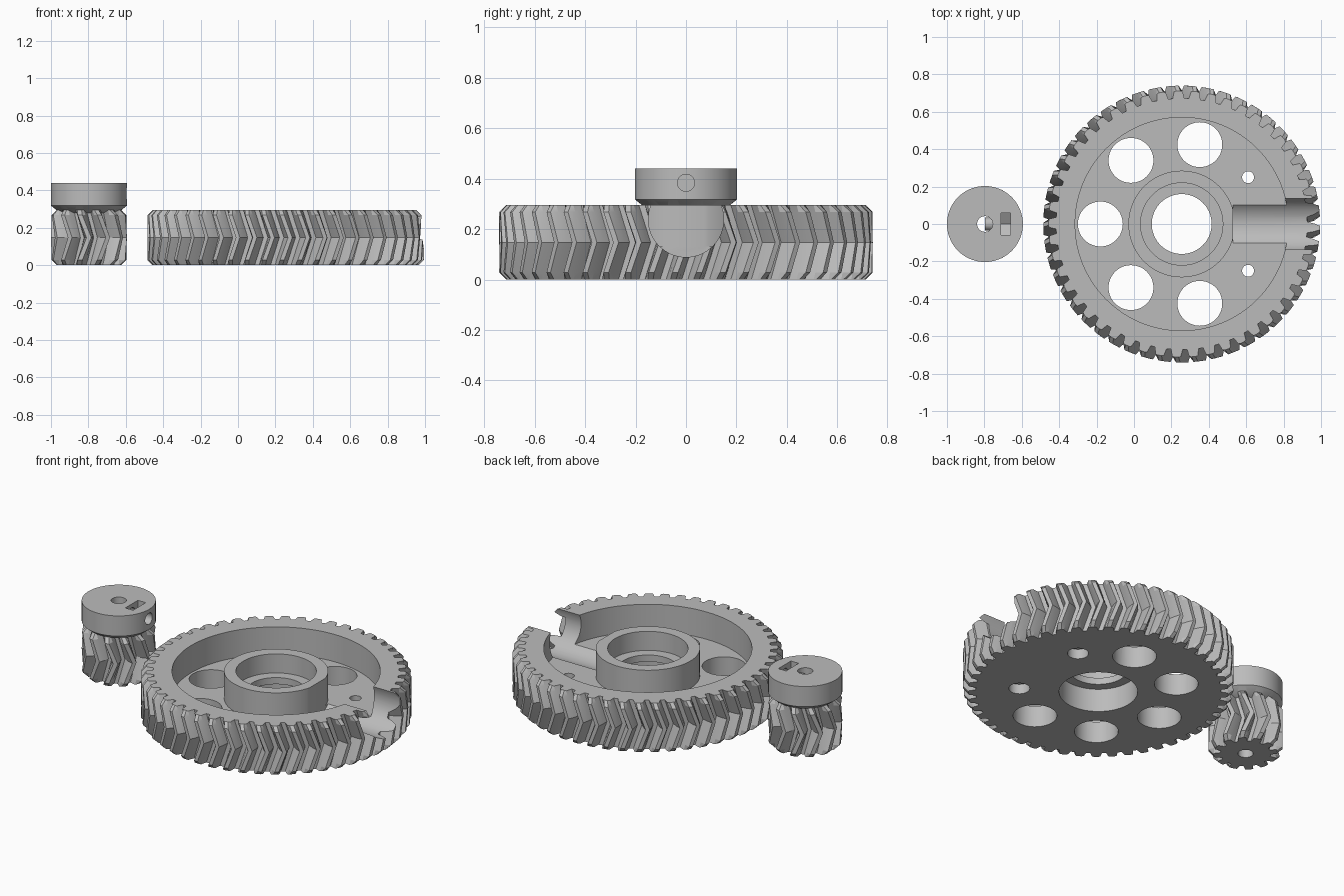
import bpy, bmesh, math
from mathutils import Matrix, Vector

old = bpy.data.objects.get("Cube")
if old:
    bpy.data.objects.remove(old, do_unlink=True)

grey = bpy.data.materials.new("plain grey")
grey.use_nodes = True
grey.diffuse_color = (0.5, 0.5, 0.5, 1)
grey.node_tree.nodes["Principled BSDF"].inputs["Base Color"].default_value = (0.5, 0.5, 0.5, 1)

HEIGHT = 0.295
BEVEL = 0.028


def finish(bm, name, place=(0, 0, 0)):
    bmesh.ops.recalc_face_normals(bm, faces=bm.faces)
    bmesh.ops.translate(bm, verts=bm.verts, vec=place)
    mesh = bpy.data.meshes.new(name)
    bm.to_mesh(mesh)
    bm.free()
    mesh.materials.append(grey)
    obj = bpy.data.objects.new(name, mesh)
    bpy.context.collection.objects.link(obj)
    return obj


def lathe(name, profile, place, closed=False, steps=72):
    """Revolve (radius, z) points about a vertical axis."""
    bm = bmesh.new()
    verts = [bm.verts.new((r, 0, z)) for r, z in profile]
    pairs = list(zip(verts, verts[1:]))
    if closed:
        pairs.append((verts[-1], verts[0]))
    edges = [bm.edges.new(p) for p in pairs]
    bmesh.ops.spin(bm, geom=verts + edges, cent=(0, 0, 0), axis=(0, 0, 1),
                   angle=math.tau, steps=steps, use_merge=True)
    bmesh.ops.remove_doubles(bm, verts=bm.verts, dist=1e-5)
    return finish(bm, name, place)


def rod(name, radius, start, end, sides=48):
    """Solid prism between two points."""
    a, b = Vector(start), Vector(end)
    bm = bmesh.new()
    bmesh.ops.create_cone(bm, cap_ends=True, segments=sides, radius1=radius,
                          radius2=radius, depth=(b - a).length)
    turn = (b - a).to_track_quat('Z', 'Y').to_matrix().to_4x4()
    bmesh.ops.transform(bm, matrix=Matrix.Translation((a + b) / 2) @ turn, verts=bm.verts)
    return finish(bm, name)


def block(name, size, place):
    bm = bmesh.new()
    bmesh.ops.create_cube(bm, size=1)
    bmesh.ops.scale(bm, vec=size, verts=bm.verts)
    return finish(bm, name, place)


def herringbone(name, teeth, tip, root, twist, place):
    """Gear with V-shaped teeth and bevelled tooth ends."""
    pitch = (tip + root) / 2 + 0.003
    half_tooth = [(root, -0.36), (pitch, -0.25), (tip, -0.12)]
    tooth = half_tooth + [(r, -a) for r, a in reversed(half_tooth)]
    step = math.tau / teeth
    bm = bmesh.new()
    rings = []
    for z in (0, BEVEL, HEIGHT / 2, HEIGHT - BEVEL, HEIGHT):
        limit = tip - max(0, BEVEL - min(z, HEIGHT - z))
        lag = -twist * abs(z - HEIGHT / 2) / (HEIGHT / 2)
        ring = []
        for i in range(teeth):
            for r, a in tooth:
                ang = (i + a) * step + lag
                r = min(r, limit)
                ring.append(bm.verts.new((r * math.cos(ang), r * math.sin(ang), z)))
        rings.append(ring)
    n = len(rings[0])
    for low, high in zip(rings, rings[1:]):
        for i in range(n):
            j = (i + 1) % n
            bm.faces.new((low[i], low[j], high[j], high[i]))
    bm.faces.new(rings[0][::-1])
    bm.faces.new(rings[-1])
    return finish(bm, name, place)


def combine(obj, tool, operation='DIFFERENCE'):
    """Apply a boolean and discard the tool."""
    bpy.context.view_layer.objects.active = obj
    mod = obj.modifiers.new("shape", 'BOOLEAN')
    mod.operation, mod.solver, mod.object = operation, 'EXACT', tool
    bpy.ops.object.modifier_apply(modifier=mod.name)
    bpy.data.objects.remove(tool, do_unlink=True)


def smooth(obj):
    bpy.ops.object.select_all(action='DESELECT')
    obj.select_set(True)
    bpy.context.view_layer.objects.active = obj
    bpy.ops.object.shade_smooth_by_angle(angle=math.radians(20))


# Large wheel: toothed rim, recessed web and central hub
CX, FLOOR = 0.255, 0.13
wheel = herringbone("large_gear", 49, 0.74, 0.672, math.radians(200 / 49), (CX, 0, 0))
combine(wheel, lathe("recess_cutter", [(0.285, FLOOR), (0.57, FLOOR), (0.57, 0.4), (0.285, 0.4)],
                     (CX, 0, 0), closed=True, steps=96))

# Bearing seats above and below a thin lip
combine(wheel, lathe("bore_cutter", [(0, -0.1), (0.215, -0.1), (0.215, 0.14), (0.16, 0.14),
                                     (0.16, 0.18), (0.22, 0.18), (0.22, 0.4), (0, 0.4)], (CX, 0, 0)))

# Lightening holes through the web
for k in range(5):
    ang = math.pi + (k - 2) * math.tau / 7
    x, y = CX + 0.435 * math.cos(ang), 0.435 * math.sin(ang)
    combine(wheel, rod("hole_cutter", 0.12, (x, y, -0.1), (x, y, 0.2)))

# Small screw holes, widened underneath
for side in (-1, 1):
    combine(wheel, lathe("screw_cutter", [(0, -0.1), (0.058, -0.1), (0.058, 0.06),
                                          (0.032, 0.06), (0.032, 0.2), (0, 0.2)],
                         (0.61, side * 0.25, 0), steps=32))

# Round access channel through the rim
combine(wheel, rod("channel_cutter", 0.149, (0.53, 0, 0.238), (1.2, 0, 0.238), 64))
smooth(wheel)

# Small pinion with a clamping collar
PX = -0.797
pinion = herringbone("small_gear", 12, 0.203, 0.138, math.radians(200 / 12), (PX, 0, 0))
combine(pinion, lathe("collar", [(0, 0.27), (0.12, 0.27), (0.172, 0.293), (0.203, 0.318),
                                 (0.203, 0.44), (0, 0.44)], (PX, 0, 0)), 'UNION')
combine(pinion, rod("shaft_cutter", 0.042, (PX, 0, -0.1), (PX, 0, 0.6), 32))
combine(pinion, rod("set_screw_cutter", 0.034, (PX, 0, 0.383), (-0.5, 0, 0.383), 24))

# Nut slot with a pointed floor
combine(pinion, block("slot_cutter", (0.052, 0.12, 0.2), (-0.685, 0, 0.483)))
combine(pinion, rod("nut_cutter", 0.0693, (-0.711, 0, 0.383), (-0.659, 0, 0.383), 6))
smooth(pinion)
